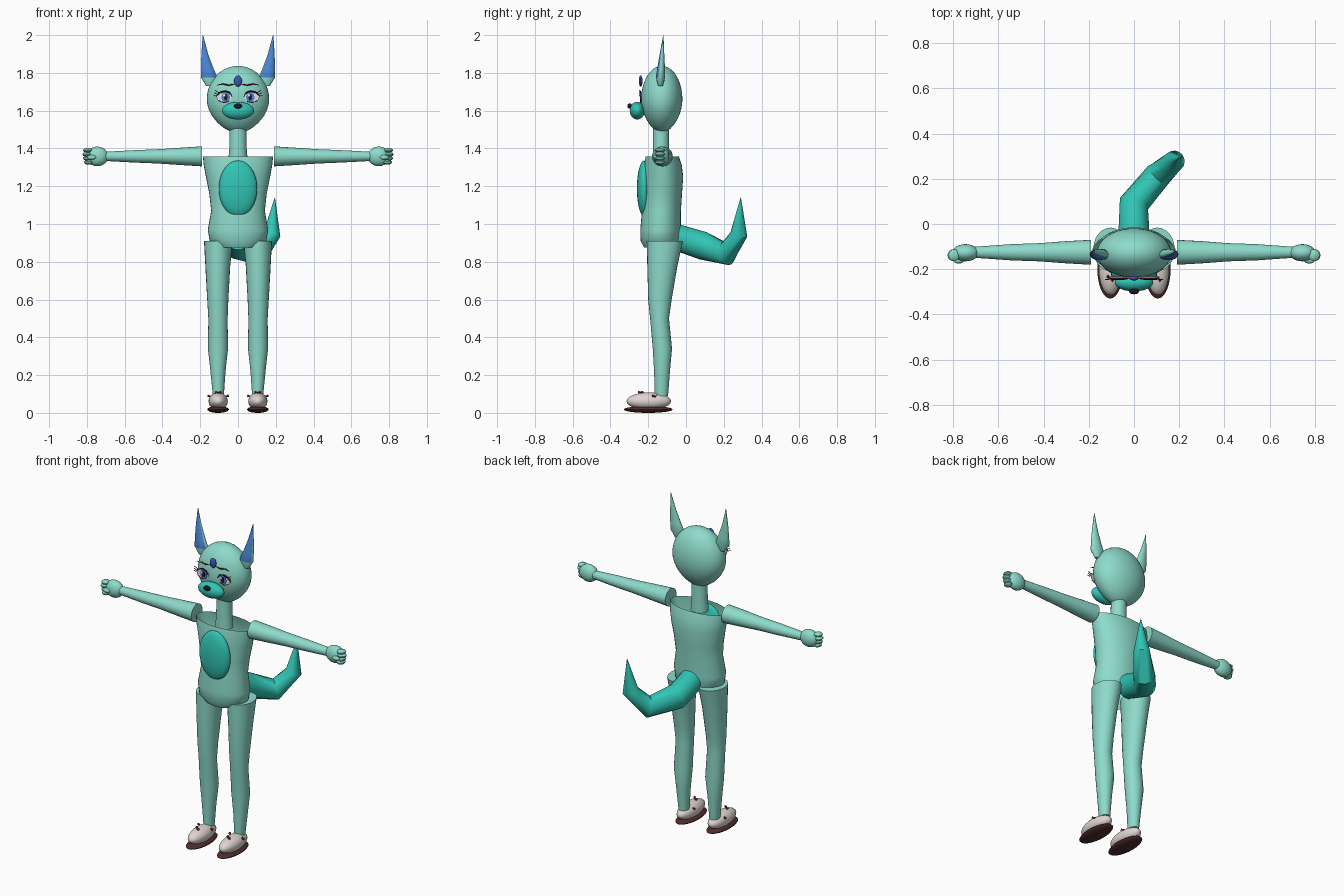
import bpy, bmesh, math
from mathutils import Vector, Matrix

if "Cube" in bpy.data.objects:
    bpy.data.objects.remove(bpy.data.objects["Cube"], do_unlink=True)

X, Y, Z = Vector((1, 0, 0)), Vector((0, 1, 0)), Vector((0, 0, 1))
SIDES = (("left", 1), ("right", -1))
parts = []


def material(name, rgb):
    m = bpy.data.materials.new(name)
    m.use_nodes = True
    col = (*rgb, 1)
    m.diffuse_color = col
    m.node_tree.nodes["Principled BSDF"].inputs["Base Color"].default_value = col
    return m


MINT = material("mint", (0.27, 0.71, 0.6))
TEAL = material("teal", (0.03, 0.56, 0.46))
BLUE = material("blue", (0.07, 0.24, 0.68))
DEEP = material("deep blue", (0.04, 0.1, 0.45))
WHITE = material("eye white", (0.85, 0.82, 0.86))
CREAM = material("shoe white", (0.74, 0.67, 0.64))
BROWN = material("sole brown", (0.08, 0.025, 0.025))
RED = material("dark red", (0.2, 0.02, 0.03))
BLACK = material("near black", (0.015, 0.008, 0.02))


def finish(name, bm, *mats):
    bmesh.ops.recalc_face_normals(bm, faces=bm.faces)
    me = bpy.data.meshes.new(name)
    bm.to_mesh(me)
    bm.free()
    ob = bpy.data.objects.new(name, me)
    bpy.context.collection.objects.link(ob)
    for m in mats:
        me.materials.append(m)
    parts.append(ob)
    return ob


def loft(name, rings, mat, axis=None, ref=X, caps=True, seg=24):
    """Skin elliptical rings (x, y, z, radius along ref, other radius)."""
    bm = bmesh.new()
    mids = [Vector(r[:3]) for r in rings]
    loops = []
    for i, r in enumerate(rings):
        t = axis or (mids[min(i + 1, len(mids) - 1)] - mids[max(i - 1, 0)]).normalized()
        u = (ref - t * ref.dot(t)).normalized()
        v = t.cross(u)
        angles = [math.tau * k / seg for k in range(seg)]
        loops.append([bm.verts.new(mids[i] + u * r[3] * math.cos(a) + v * r[4] * math.sin(a))
                      for a in angles])
    for a, b in zip(loops, loops[1:]):
        for k in range(seg):
            n = (k + 1) % seg
            bm.faces.new((a[k], a[n], b[n], b[k]))
    if caps:
        bm.faces.new(loops[0])
        bm.faces.new(loops[-1])
    return finish(name, bm, mat)


def ellipsoid(name, c, s, mat, seg=24):
    bm = bmesh.new()
    bmesh.ops.create_uvsphere(bm, u_segments=seg, v_segments=seg // 2, radius=1,
                              matrix=Matrix.Translation(c) @ Matrix.Diagonal((*s, 1)))
    return finish(name, bm, mat)


def plate(name, x, y, z, rx, rz, mat):
    """Thin oval facing the front."""
    return loft(name, [(x, y, z, rx, rz), (x, y + 0.004, z, rx, rz)], mat, axis=Y)


def strand(name, pts, r, mat):
    """Thin tapered line."""
    last = len(pts) - 1
    rings = [(*p, r * (0.4 if i in (0, last) else 1), r * (0.4 if i in (0, last) else 1))
             for i, p in enumerate(pts)]
    return loft(name, rings, mat, ref=Y, seg=8)


# Head: an egg that narrows towards the chin
head = ellipsoid("head", (0, 0, 0), (1, 1, 1), MINT, 40)
for v in head.data.vertices:
    low = max(0, -v.co.z)
    f = 1 - 0.17 * low * low
    v.co = (v.co.x * 0.165 * f, -0.128 + v.co.y * 0.109 * f, 1.66 + v.co.z * 0.177)

# Muzzle, nose and forehead gem
ellipsoid("muzzle", (0, -0.258, 1.6), (0.085, 0.04, 0.047), TEAL)
ellipsoid("nose", (0, -0.298, 1.625), (0.022, 0.013, 0.014), BLACK, 16)
ellipsoid("forehead_gem", (0, -0.24, 1.757), (0.021, 0.01, 0.03), DEEP, 16)

# Neck, torso and belly patch
loft("neck", [(0, -0.132, 1.33, 0.052, 0.045), (0, -0.132, 1.4, 0.046, 0.043),
              (0, -0.132, 1.52, 0.044, 0.043)], MINT, axis=Z)
loft("torso", [(0, -0.132, 0.875, 0.11, 0.09), (0, -0.135, 0.91, 0.15, 0.105),
               (0, -0.135, 0.97, 0.16, 0.107), (0, -0.13, 1.07, 0.142, 0.103),
               (0, -0.125, 1.16, 0.152, 0.104), (0, -0.12, 1.25, 0.17, 0.105),
               (0, -0.122, 1.31, 0.181, 0.1), (0, -0.125, 1.357, 0.186, 0.088)],
     MINT, axis=Z, caps=False, seg=36)
ellipsoid("belly_patch", (0, -0.222, 1.188), (0.102, 0.038, 0.148), TEAL, 32)

# Tail sweeping back, sideways and up
loft("tail", [(0, -0.05, 0.93, 0.07, 0.07), (0, 0.09, 0.885, 0.067, 0.075),
              (0.105, 0.215, 0.842, 0.06, 0.062), (0.18, 0.28, 0.945, 0.046, 0.046),
              (0.195, 0.29, 1.14, 0.001, 0.001)], TEAL, ref=Vector((1, -0.5, 0)), seg=16)

for side, s in SIDES:
    # Ears with a blue inner face
    ear = loft(side + "_ear", [(s * 0.15, -0.135, 1.73, 0.018, 0.012),
                               (s * 0.152, -0.135, 1.775, 0.044, 0.025),
                               (s * 0.162, -0.132, 1.82, 0.034, 0.021),
                               (s * 0.176, -0.127, 1.9, 0.018, 0.012),
                               (s * 0.186, -0.12, 2.0, 0.001, 0.001)], MINT, axis=Z)
    ear.data.materials.append(BLUE)
    for p in ear.data.polygons:
        if p.normal.y < -0.6 and p.center.z > 1.77:
            p.material_index = 1

    # Eyes, lashes and brows
    plate(side + "_eye_white", s * 0.073, -0.237, 1.672, 0.04, 0.03, WHITE)
    plate(side + "_iris", s * 0.065, -0.24, 1.671, 0.022, 0.028, BLUE)
    plate(side + "_pupil", s * 0.065, -0.243, 1.671, 0.01, 0.017, BLACK)
    plate(side + "_eye_glint", s * 0.065 - 0.008, -0.246, 1.682, 0.006, 0.007, WHITE)
    strand(side + "_upper_lash", [(s * x, -0.243, z) for x, z in
           ((0.03, 1.675), (0.045, 1.696), (0.07, 1.704), (0.098, 1.695), (0.117, 1.675))],
           0.004, BLACK)
    for k in range(3):
        strand(side + "_lash_flick", [(s * (0.1 + k * 0.006), -0.243, 1.694 - k * 0.009),
                                      (s * (0.122 + k * 0.003), -0.246, 1.708 - k * 0.013)],
               0.005, RED)
    strand(side + "_lower_lash", [(s * x, -0.241, z) for x, z in
           ((0.045, 1.65), (0.075, 1.642), (0.105, 1.655))], 0.0025, RED)
    strand(side + "_brow", [(s * x, -0.24, z) for x, z in
           ((0.018, 1.74), (0.05, 1.735), (0.08, 1.742), (0.11, 1.735))], 0.004, RED)

    # Arm, palm, curled fingers and thumb
    loft(side + "_arm", [(s * 0.19, -0.125, 1.358, 0.055, 0.053),
                         (s * 0.3, -0.125, 1.358, 0.049, 0.046),
                         (s * 0.42, -0.125, 1.358, 0.04, 0.038),
                         (s * 0.54, -0.125, 1.358, 0.036, 0.033),
                         (s * 0.71, -0.125, 1.358, 0.024, 0.024)], MINT, axis=X, ref=Y)
    ellipsoid(side + "_palm", (s * 0.745, -0.127, 1.358), (0.058, 0.038, 0.052), MINT)
    for k in range(4):
        ellipsoid(side + "_finger", (s * (0.8 - 0.004 * abs(k - 2)), -0.138, 1.327 + k * 0.021),
                  (0.025, 0.027, 0.013), MINT, 14)
    ellipsoid(side + "_thumb", (s * 0.775, -0.163, 1.353), (0.024, 0.012, 0.013), MINT, 14)

    # Leg
    loft(side + "_leg", [(s * 0.104, -0.112, 0.91, 0.076, 0.096),
                         (s * 0.107, -0.125, 0.78, 0.066, 0.08),
                         (s * 0.107, -0.138, 0.6, 0.056, 0.062),
                         (s * 0.106, -0.14, 0.5, 0.051, 0.05),
                         (s * 0.106, -0.125, 0.34, 0.053, 0.051),
                         (s * 0.106, -0.127, 0.22, 0.04, 0.042),
                         (s * 0.104, -0.13, 0.09, 0.029, 0.035)], MINT, axis=Z)

    # Shoe: upper, sole and small bows
    ellipsoid(side + "_shoe", (s * 0.105, -0.197, 0.062), (0.051, 0.118, 0.046), CREAM)
    ellipsoid(side + "_sole", (s * 0.105, -0.2, 0.018), (0.057, 0.13, 0.018), BROWN)
    for bx, by, bz in ((0.105, -0.24, 0.107), (0.145, -0.165, 0.087), (0.065, -0.165, 0.087)):
        ellipsoid(side + "_bow_knot", (s * bx, by, bz), (0.006, 0.006, 0.006), RED, 8)
        for d in (-1, 1):
            loft(side + "_bow_loop", [(s * bx, by, bz, 0.002, 0.002),
                                      (s * bx + d * 0.013, by - d * 0.01, bz + 0.003, 0.007, 0.007)],
                 RED, ref=Z, seg=8)

# Smooth shading with sharp rims kept
bpy.ops.object.select_all(action="DESELECT")
for ob in parts:
    ob.select_set(True)
bpy.context.view_layer.objects.active = parts[0]
bpy.ops.object.shade_smooth_by_angle(angle=math.radians(40))
